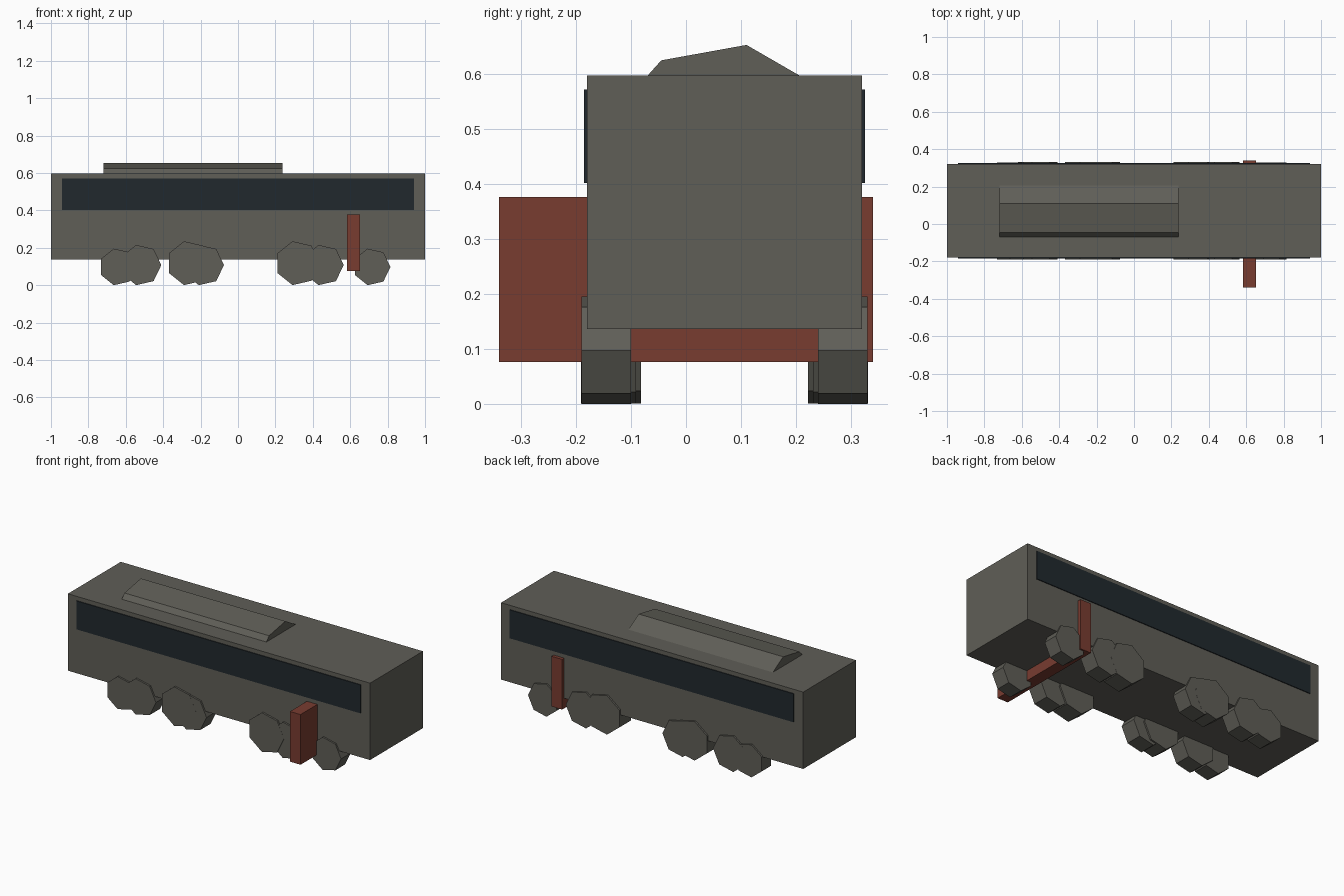
import bpy
from math import cos, sin, tau

if "Cube" in bpy.data.objects:
    bpy.data.objects.remove(bpy.data.objects["Cube"])

MID_Y = 0.07  # centre line of the hull


def material(name, rgb):
    m = bpy.data.materials.new(name)
    m.diffuse_color = (*rgb, 1)
    m.use_nodes = True
    m.node_tree.nodes["Principled BSDF"].inputs["Base Color"].default_value = m.diffuse_color
    return m


HULL = material("hull_grey", (0.115, 0.112, 0.095))
GLASS = material("dark_glass", (0.015, 0.022, 0.027))
RED = material("red_paint", (0.19, 0.045, 0.03))


def prism(name, profile, a, b, axis, mat):
    """Extrude a closed 2D profile from a to b along 'x' (profile y,z) or 'y' (profile x,z)."""
    def point(p, t):
        return (t, p[0], p[1]) if axis == 'x' else (p[0], t, p[1])
    n = len(profile)
    verts = [point(p, t) for t in (a, b) for p in profile]
    faces = [(i, (i + 1) % n, n + (i + 1) % n, n + i) for i in range(n)]
    faces += [tuple(reversed(range(n))), tuple(range(n, 2 * n))]
    if axis == 'y':
        faces = [tuple(reversed(f)) for f in faces]
    me = bpy.data.meshes.new(name)
    me.from_pydata(verts, [], faces)
    me.materials.append(mat)
    ob = bpy.data.objects.new(name, me)
    bpy.context.collection.objects.link(ob)
    return ob


def box(name, x, y, z, mat):
    return prism(name, [(y[0], z[0]), (y[1], z[0]), (y[1], z[1]), (y[0], z[1])],
                 x[0], x[1], 'x', mat)


# Hull and its cross bar
box("hull", (-1, 1), (-0.18, 0.32), (0.14, 0.60), HULL)
box("cross_bar", (0.582, 0.652), (-0.34, 0.34), (0.08, 0.38), RED)

# Lopsided roof housing
prism("roof_housing", [(-0.07, 0.60), (0.207, 0.60), (0.11, 0.656), (-0.045, 0.628)],
      -0.72, 0.237, 'x', HULL)

# Window bands and seven-sided wheels on both sides: (x, radius)
wheels = [(-0.642, 0.10), (-0.52, 0.11), (-0.262, 0.12), (-0.185, 0.11),
          (0.318, 0.12), (0.455, 0.11), (0.715, 0.10)]
for side, s in (("front", -1), ("back", 1)):
    def span(outer, inner):
        return sorted((MID_Y + s * outer, MID_Y + s * inner))

    box("window_band_" + side, (-0.94, 0.94), span(0.255, 0.248), (0.405, 0.575), GLASS)
    for i, (x, r) in enumerate(wheels):
        rim = [(x + r * cos(tau * k / 7), r + 0.001 + r * sin(tau * k / 7)) for k in range(7)]
        y0, y1 = span(0.26 + 0.05 * (r - 0.10), 0.26 - 0.9 * r)
        prism(f"wheel_{side}_{i + 1}", rim, y0, y1, 'y', HULL)

# Rest the lowest wheel corners on the ground
low = min((v.co.z for o in bpy.data.objects for v in o.data.vertices))
for o in bpy.data.objects:
    o.location.z = -low
